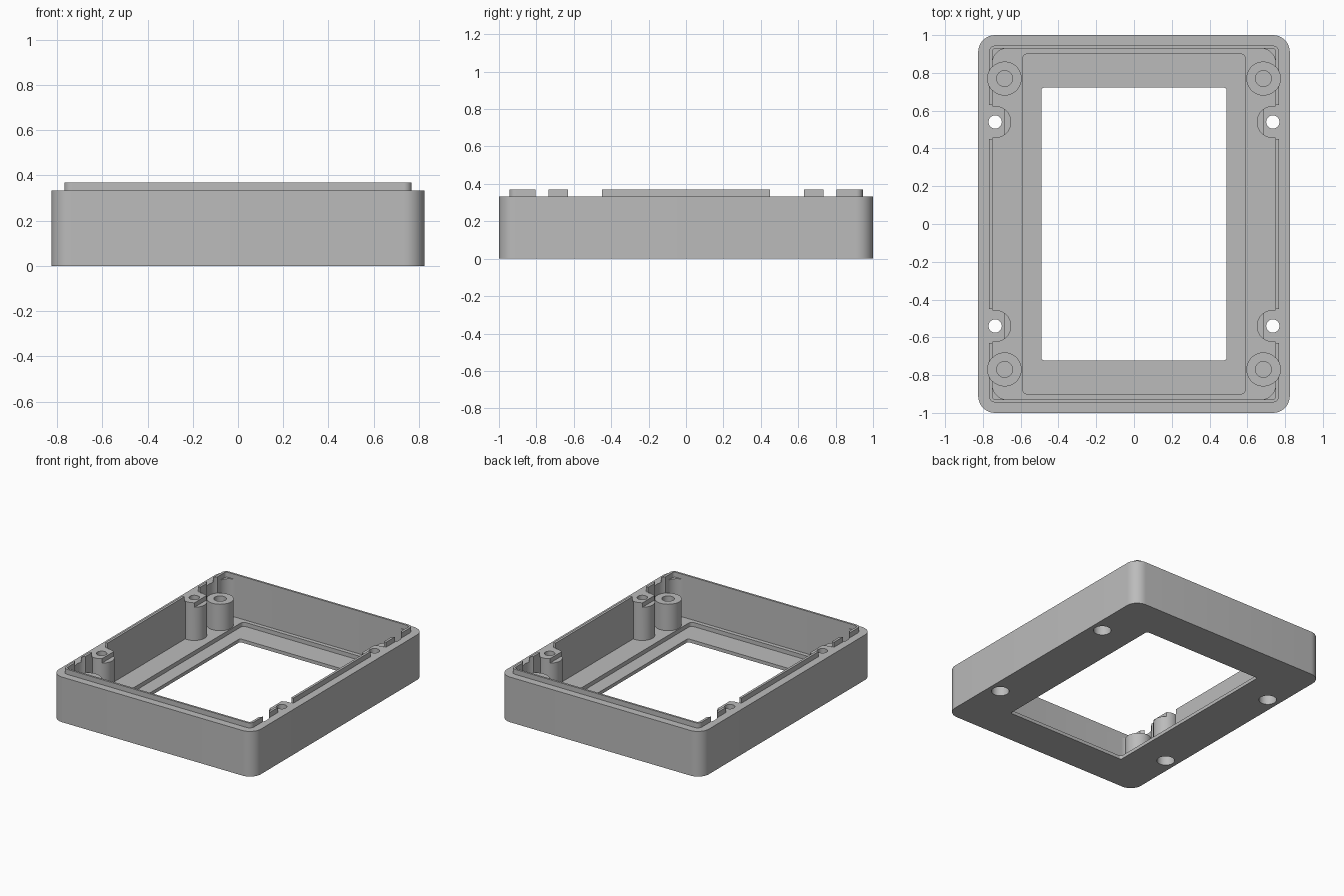
import bpy, bmesh, math

cube = bpy.data.objects.get("Cube")
if cube:
    bpy.data.objects.remove(cube, do_unlink=True)

grey = bpy.data.materials.new("plain_grey")
grey.use_nodes = True
COLOUR = (0.5, 0.5, 0.5, 1)
grey.diffuse_color = COLOUR
for node in grey.node_tree.nodes:
    if node.type == 'BSDF_PRINCIPLED':
        node.inputs["Base Color"].default_value = COLOUR


def prism(name, points, z0, z1):
    """Extrude a flat outline from z0 to z1."""
    bm = bmesh.new()
    base = bm.faces.new([bm.verts.new((x, y, z0)) for x, y in points])
    top = bmesh.ops.extrude_face_region(bm, geom=[base])["geom"]
    verts = [v for v in top if isinstance(v, bmesh.types.BMVert)]
    bmesh.ops.translate(bm, verts=verts, vec=(0, 0, z1 - z0))
    bmesh.ops.recalc_face_normals(bm, faces=bm.faces)
    mesh = bpy.data.meshes.new(name)
    bm.to_mesh(mesh)
    bm.free()
    mesh.materials.append(grey)
    obj = bpy.data.objects.new(name, mesh)
    bpy.context.collection.objects.link(obj)
    return obj


def rounded(name, hx, hy, r, z0, z1, steps=10, cx=0, cy=0):
    """Rounded rectangular block with half sizes hx, hy."""
    pts = []
    for i, (sx, sy) in enumerate([(1, 1), (-1, 1), (-1, -1), (1, -1)]):
        for k in range(steps + 1):
            a = math.pi / 2 * (i + k / steps)
            pts.append((cx + sx * (hx - r) + r * math.cos(a),
                        cy + sy * (hy - r) + r * math.sin(a)))
    return prism(name, pts, z0, z1)


def cylinder(name, x, y, r, z0, z1, sides=48):
    angles = [2 * math.pi * (k + 0.5) / sides for k in range(sides)]
    return prism(name, [(x + r * math.cos(a), y + r * math.sin(a)) for a in angles], z0, z1)


def block(name, x, y, hx, hy, z0, z1):
    return prism(name, [(x - hx, y - hy), (x + hx, y - hy),
                        (x + hx, y + hy), (x - hx, y + hy)], z0, z1)


def combine(target, tool, operation='DIFFERENCE'):
    """Apply a boolean and discard the tool."""
    mod = target.modifiers.new("boolean", 'BOOLEAN')
    mod.operation = operation
    mod.solver = 'EXACT'
    mod.object = tool
    bpy.context.view_layer.objects.active = target
    bpy.ops.object.modifier_apply(modifier=mod.name)
    bpy.data.objects.remove(tool, do_unlink=True)


RIM, LIP, FLOOR, POST = 0.333, 0.37, 0.055, 0.25
CORNERS = [(sx, sy) for sx in (-1, 1) for sy in (-1, 1)]

# Open frame: outer shell, cavity, shallow pocket and window
body = rounded("frame_body", 0.825, 1.0, 0.09, 0, RIM)
combine(body, rounded("cavity", 0.75, 0.93, 0.08, FLOOR, 1))
combine(body, rounded("pocket", 0.59, 0.9, 0.025, 0.025, 1))
combine(body, rounded("window", 0.49, 0.722, 0.015, -1, 1))

# Raised locating lip
lip = rounded("locating_lip", 0.768, 0.945, 0.035, RIM, LIP)
combine(lip, rounded("lip_inside", 0.75, 0.93, 0.02, 0, 1))

for sx, sy in CORNERS:
    # Blind screw post with clearance above it
    x, y = sx * 0.685, sy * 0.77
    combine(body, cylinder("clearance", x, y, 0.09, POST, 1))
    combine(lip, cylinder("clearance", x, y, 0.09, POST, 1))
    combine(body, cylinder("screw_post", x, y, 0.09, 0.03, POST), 'UNION')
    combine(body, cylinder("post_hole", x, y, 0.042, 0.1, 1))

    # Through-hole boss with stepped top, counterbored from below
    x, y = sx * 0.735, sy * 0.54
    combine(body, cylinder("bolt_boss", x, y, 0.085, 0.03, RIM), 'UNION')
    combine(body, block("boss_step", sx * 0.635, y, 0.05, 0.1, 0.3, 1))
    combine(body, cylinder("bolt_hole", x, y, 0.035, -1, 1))
    combine(body, cylinder("counterbore", x, y, 0.06, -1, 0.12))
    combine(lip, block("lip_gap", x, y, 0.08, 0.09, 0.2, 1))

# Smooth the rounded walls, keep the edges crisp
for obj in (body, lip):
    bpy.ops.object.select_all(action='DESELECT')
    obj.select_set(True)
    bpy.context.view_layer.objects.active = obj
    bpy.ops.object.shade_smooth_by_angle(angle=math.radians(30))
